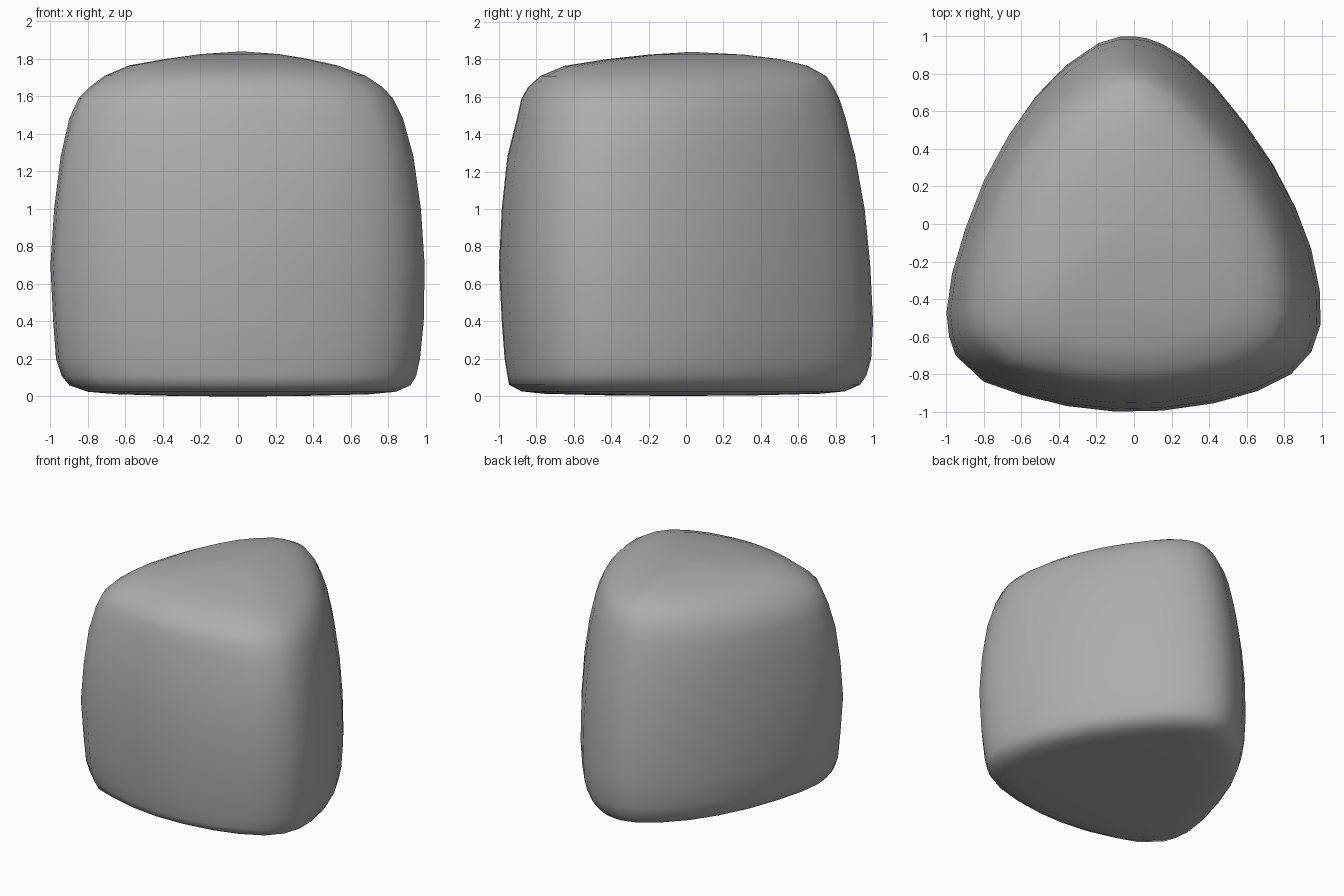
import bpy, bmesh

# Rounded-triangle outline seen from above, counter-clockwise from the back corner
outline = [(0, 1), (-0.07, 1), (-0.19, 0.965), (-0.36, 0.85), (-0.53, 0.68), (-0.67, 0.48),
           (-0.80, 0.24), (-0.90, -0.02), (-0.97, -0.26), (-1, -0.47), (-0.985, -0.6),
           (-0.95, -0.70), (-0.80, -0.84), (-0.60, -0.91), (-0.36, -0.97), (-0.10, -1),
           (0.15, -0.995), (0.43, -0.955), (0.66, -0.89), (0.84, -0.80), (0.95, -0.68),
           (1, -0.53), (0.995, -0.35), (0.95, -0.13), (0.87, 0.08), (0.75, 0.31),
           (0.60, 0.53), (0.43, 0.74), (0.27, 0.89), (0.15, 0.96), (0.07, 0.99)]

# Stone levels: height, left, right, front and back extents
levels = [(0.003, -0.35, 0.35, -0.40, 0.35), (0.012, -0.64, 0.70, -0.76, 0.72),
          (0.025, -0.80, 0.84, -0.88, 0.85), (0.06, -0.90, 0.92, -0.945, 0.93),
          (0.11, -0.94, 0.95, -0.955, 0.965), (0.20, -0.97, 0.97, -0.97, 0.99),
          (0.40, -0.985, 0.99, -0.985, 1.0), (0.70, -1.0, 0.995, -1.0, 0.985),
          (1.00, -0.98, 0.975, -0.985, 0.955), (1.28, -0.945, 0.935, -0.955, 0.905),
          (1.48, -0.90, 0.88, -0.905, 0.855), (1.59, -0.85, 0.825, -0.88, 0.82),
          (1.65, -0.79, 0.77, -0.845, 0.79), (1.71, -0.71, 0.68, -0.78, 0.75),
          (1.765, -0.58, 0.53, -0.65, 0.65),
          (1.80, -0.38, 0.37, -0.43, 0.51), (1.825, -0.20, 0.22, -0.20, 0.31)]

# Stack the levels, bridge them with quads and close both ends with fans
bm = bmesh.new()
rings = []
for z, left, right, front, back in levels:
    rings.append([bm.verts.new((x * (right if x > 0 else -left),
                                front + (y + 1) / 2 * (back - front), z))
                  for x, y in outline])
bottom = bm.verts.new((0, -0.05, 0))
top = bm.verts.new((0.02, 0.03, 1.84))
n = len(outline)
for i in range(n):
    j = (i + 1) % n
    for a, b in zip(rings, rings[1:]):
        bm.faces.new((a[i], a[j], b[j], b[i]))
    bm.faces.new((bottom, rings[0][j], rings[0][i]))
    bm.faces.new((top, rings[-1][i], rings[-1][j]))
bmesh.ops.recalc_face_normals(bm, faces=bm.faces)
for f in bm.faces:
    f.smooth = True

mesh = bpy.data.meshes.new("stone")
bm.to_mesh(mesh)
bm.free()
stone = bpy.data.objects.new("stone", mesh)
bpy.context.collection.objects.link(stone)

# Dark grey rock colour
grey = bpy.data.materials.new("dark_grey")
grey.diffuse_color = (0.42, 0.42, 0.42, 1)
mesh.materials.append(grey)
